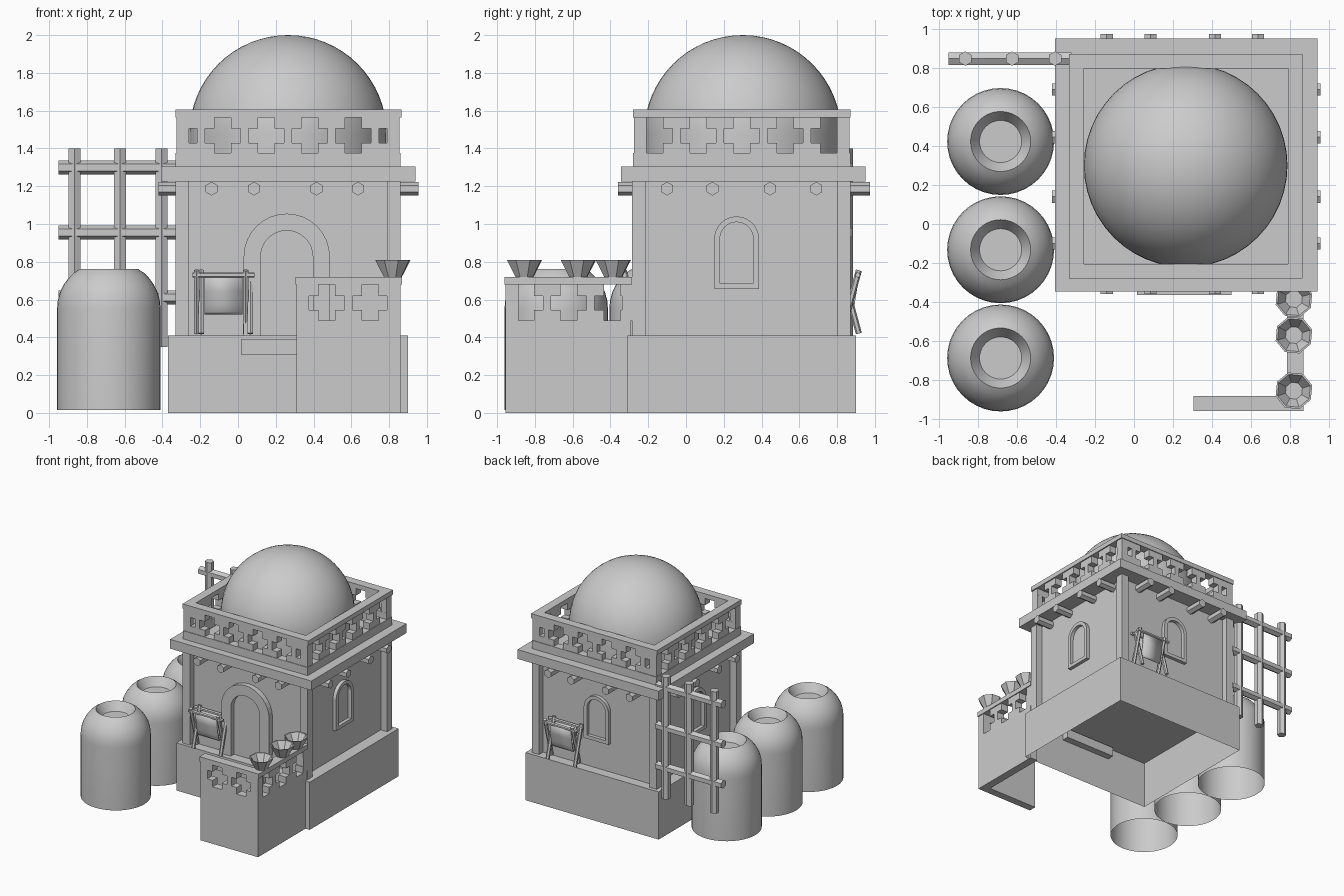
import bpy, bmesh, math
from mathutils import Vector, Matrix

if "Cube" in bpy.data.objects:
    bpy.data.objects.remove(bpy.data.objects["Cube"])

clay = bpy.data.materials.new("pale_grey_clay")
clay.use_nodes = True
GREY = (0.6, 0.6, 0.6, 1)
clay.diffuse_color = GREY
clay.node_tree.nodes["Principled BSDF"].inputs["Base Color"].default_value = GREY

CX, CY = 0.265, 0.295          # centre of the house


def finish(name, bm, smooth=False):
    bmesh.ops.recalc_face_normals(bm, faces=bm.faces)
    mesh = bpy.data.meshes.new(name)
    bm.to_mesh(mesh)
    bm.free()
    mesh.materials.append(clay)
    obj = bpy.data.objects.new(name, mesh)
    bpy.context.collection.objects.link(obj)
    if smooth:
        bpy.ops.object.select_all(action='DESELECT')
        obj.select_set(True)
        bpy.context.view_layer.objects.active = obj
        bpy.ops.object.shade_smooth_by_angle(angle=math.radians(35))
    return obj


def add_box(bm, x0, x1, y0, y1, z0, z1):
    mat = Matrix.Translation(((x0 + x1) / 2, (y0 + y1) / 2, (z0 + z1) / 2))
    mat = mat @ Matrix.Diagonal((x1 - x0, y1 - y0, z1 - z0, 1))
    return bmesh.ops.create_cube(bm, size=1, matrix=mat)["verts"]


def box(name, *size, open_bottom=False):
    bm = bmesh.new()
    add_box(bm, *size)
    if open_bottom:
        low = min(bm.faces, key=lambda f: f.calc_center_median().z)
        bmesh.ops.delete(bm, geom=[low], context='FACES_ONLY')
    return finish(name, bm)


def add_pole(bm, a, b, r):
    a, b = Vector(a), Vector(b)
    mat = Matrix.Translation((a + b) / 2) @ (b - a).to_track_quat('Z', 'Y').to_matrix().to_4x4()
    bmesh.ops.create_cone(bm, cap_ends=True, segments=6, radius1=r, radius2=r,
                          depth=(b - a).length, matrix=mat)


def lathe(name, profile, centre, steps, smooth=True, turn=0.0):
    bm = bmesh.new()
    vs = [bm.verts.new((r, 0, z)) for r, z in profile]
    edges = [bm.edges.new(p) for p in zip(vs, vs[1:])]
    bmesh.ops.spin(bm, geom=vs + edges, axis=(0, 0, 1), cent=(0, 0, 0),
                   angle=math.tau, steps=steps, use_duplicate=False)
    bmesh.ops.remove_doubles(bm, verts=bm.verts, dist=0.0005)
    bmesh.ops.transform(bm, verts=bm.verts,
                        matrix=Matrix.Translation(centre) @ Matrix.Rotation(turn, 4, 'Z'))
    return finish(name, bm, smooth)


def pierced_rail(name, along, start, end, side0, side1, z, holes):
    """Rail pierced by plus-shaped holes, made from the blocks between them."""
    bm = bmesh.new()
    for half, low, high in ((0.044, 0, 0.055), (0.094, 0.055, 0.13), (0.044, 0.13, 0.19)):
        at = start
        spans = [(c - half, c + half) for c in holes] + [(end, end)]
        for lo, hi in spans:
            lo, hi = max(lo, start + 0.055), min(hi, end - 0.055)
            if lo >= hi:
                lo, hi = (end, end) if hi < end and lo > CY - 0.4 and lo >= end - 0.056 else (at, at)
            if lo - at > 0.002:
                if along == 'x':
                    add_box(bm, at, lo, side0, side1, z + low, z + high)
                else:
                    add_box(bm, side0, side1, at, lo, z + low, z + high)
            at = max(at, hi)
        if end - at > 0.002:
            if along == 'x':
                add_box(bm, at, end, side0, side1, z + low, z + high)
            else:
                add_box(bm, side0, side1, at, end, z + low, z + high)
    return finish(name, bm)


def square_ring(name, x0, x1, y0, y1, t, z0, z1):
    bm = bmesh.new()
    for ya in (y0, y1 - t):
        add_box(bm, x0, x1, ya, ya + t, z0, z1)
    for xa in (x0, x1 - t):
        add_box(bm, xa, xa + t, y0 + t, y1 - t, z0, z1)
    return finish(name, bm)


def arch_frame(name, place, angle, half, border, z0, z1, depth, sill):
    """Arched surround whose outer face points along -y before turning."""
    def outline(h, low, high):
        arc = [(h * math.cos(a), high - h + h * math.sin(a))
               for a in (math.pi * i / 16 for i in range(17))]
        return [(h, low)] + arc + [(-h, low)]
    outer = outline(half, z0, z1)
    inner = outline(half - border, z0 + (border if sill else 0), z1 - border)
    bm = bmesh.new()
    rows = [[bm.verts.new((u, y, v)) for u, v in line]
            for line, y in ((outer, 0.02), (outer, -depth), (inner, -depth), (inner, 0.02))]
    n = len(outer)
    for a, b in zip(rows, rows[1:]):
        for i in range(n if sill else n - 1):
            j = (i + 1) % n
            bm.faces.new((a[i], a[j], b[j], b[i]))
    bmesh.ops.transform(bm, verts=bm.verts,
                        matrix=Matrix.Translation(place) @ Matrix.Rotation(angle, 4, 'Z'))
    return finish(name, bm)


# House: plinth, walls, corner posts and eaves
box("plinth", -0.37, 0.90, -0.31, 0.90, 0, 0.41, open_bottom=True)
box("walls", -0.27, 0.80, -0.225, 0.815, 0.41, 1.225)
bm = bmesh.new()
for x in (-0.33, 0.79):
    for y in (-0.285, 0.80):
        add_box(bm, x, x + 0.07, y, y + 0.07, 0.41, 1.225)
finish("corner_posts", bm)
box("roof_slab", -0.405, 0.94, -0.345, 0.95, 1.225, 1.305)
box("door_step", 0.015, 0.50, -0.365, -0.25, 0.31, 0.39)

# Roof beam ends under the eaves
bm = bmesh.new()
for x in (-0.14, 0.085, 0.415, 0.635):
    add_pole(bm, (x, -0.36, 1.187), (x, -0.2, 1.187), 0.036)
    add_pole(bm, (x, 0.79, 1.187), (x, 0.975, 1.187), 0.036)
for y in (-0.1, 0.14, 0.445, 0.69):
    add_pole(bm, (-0.42, y, 1.187), (-0.25, y, 1.187), 0.036)
    add_pole(bm, (0.78, y, 1.187), (0.955, y, 1.187), 0.036)
finish("beam_ends", bm)

# Door and windows
arch_frame("door_frame", (0.258, -0.225, 0), 0, 0.228, 0.09, 0.41, 1.055, 0.045, False)
for side, place, turn in (("left", (0.80, 0.268, 0), 90), ("back", (CX, 0.815, 0), 180),
                          ("right", (-0.27, 0.268, 0), -90)):
    arch_frame(side + "_window_frame", place, math.radians(turn),
               0.118, 0.03, 0.655, 1.04, 0.03, True)

# Roof parapet
square_ring("parapet_base", -0.33, 0.86, -0.28, 0.87, 0.07, 1.30, 1.375)
square_ring("parapet_cap", -0.332, 0.865, -0.28, 0.872, 0.075, 1.565, 1.605)
x_holes = [CX + 0.23 * (i - 2.5) for i in range(6)]
y_holes = [CY + 0.23 * (i - 2) for i in range(5)]
for side, y in (("front", -0.275), ("back", 0.80)):
    pierced_rail(side + "_parapet", 'x', -0.325, 0.855, y, y + 0.065, 1.375, x_holes)
for side, x in (("right", -0.325), ("left", 0.79)):
    pierced_rail(side + "_parapet", 'y', -0.275, 0.865, x, x + 0.065, 1.375, y_holes)

# Dome on a low drum
arc = [(0.522 * math.cos(a), 1.478 + 0.522 * math.sin(a))
       for a in (math.pi / 2 * i / 16 for i in range(17))]
lathe("dome", [(0.522, 1.30)] + arc, (CX, CY + 0.005, 0), 48)

# Porch screen: two thin walls meeting at a corner
box("porch_front_wall", 0.31, 0.86, -0.955, -0.888, 0, 0.49)
box("porch_side_wall", 0.79, 0.86, -0.888, -0.29, 0, 0.49)
pierced_rail("porch_front_rail", 'x', 0.31, 0.86, -0.955, -0.888, 0.49, [0.47, 0.70])
pierced_rail("porch_side_rail", 'y', -0.955, -0.285, 0.79, 0.86, 0.49, [-0.85, -0.62, -0.39])
box("porch_front_cap", 0.305, 0.868, -0.96, -0.883, 0.68, 0.72)
box("porch_side_cap", 0.785, 0.868, -0.883, -0.285, 0.68, 0.72)

# Bowls on the porch rail
for i, y in enumerate((-0.855, -0.57, -0.385)):
    lathe(f"bowl_{i + 1}", [(0, 0.72), (0.05, 0.72), (0.098, 0.81), (0.088, 0.81),
                            (0.045, 0.74), (0, 0.74)], (0.82, y, 0), 8, False, 0.3)

# Storage jars
jar = [(0.274, 0.015), (0.274, 0.55), (0.27, 0.595), (0.258, 0.64), (0.238, 0.68),
       (0.212, 0.715), (0.185, 0.742), (0.154, 0.762), (0.108, 0.69), (0, 0.69)]
for i, y in enumerate((-0.687, -0.132, 0.423)):
    lathe(f"jar_{i + 1}", jar, (-0.684, y, 0), 40)

# Pole trellis
bm = bmesh.new()
for x in (-0.865, -0.625, -0.405):
    add_pole(bm, (x, 0.848, 0.35), (x, 0.848, 1.40), 0.037)
for z in (0.61, 0.955, 1.30):
    add_pole(bm, (-0.95, 0.848, z), (-0.32, 0.848, z), 0.037)
finish("trellis", bm)

# Cloth racks: crossed legs, two rods and a hanging sheet
for side, x, y in (("front", -0.077, -0.285), ("back", 0.56, 0.87)):
    bm = bmesh.new()
    for px in (x - 0.13, x + 0.13):
        for s in (-1, 1):
            off = 0.012 * s
            add_pole(bm, (px + off, y - 0.045 * s, 0.42), (px + off, y + 0.045 * s, 0.755), 0.016)
    for s in (-1, 1):
        add_pole(bm, (x - 0.165, y + 0.04 * s, 0.73), (x + 0.165, y + 0.04 * s, 0.73), 0.014)
    finish(side + "_rack", bm)
    bm = bmesh.new()
    rows = []
    for i in range(9):
        t = i / 4 - 1
        z = 0.52 + 0.22 * t * t
        rows.append([bm.verts.new((x + e, y + 0.045 * t, z)) for e in (-0.1, 0.1)])
    for a, b in zip(rows, rows[1:]):
        bm.faces.new((a[0], a[1], b[1], b[0]))
    cloth = finish(side + "_cloth", bm, True)
    cloth.modifiers.new("thickness", 'SOLIDIFY').thickness = 0.008
